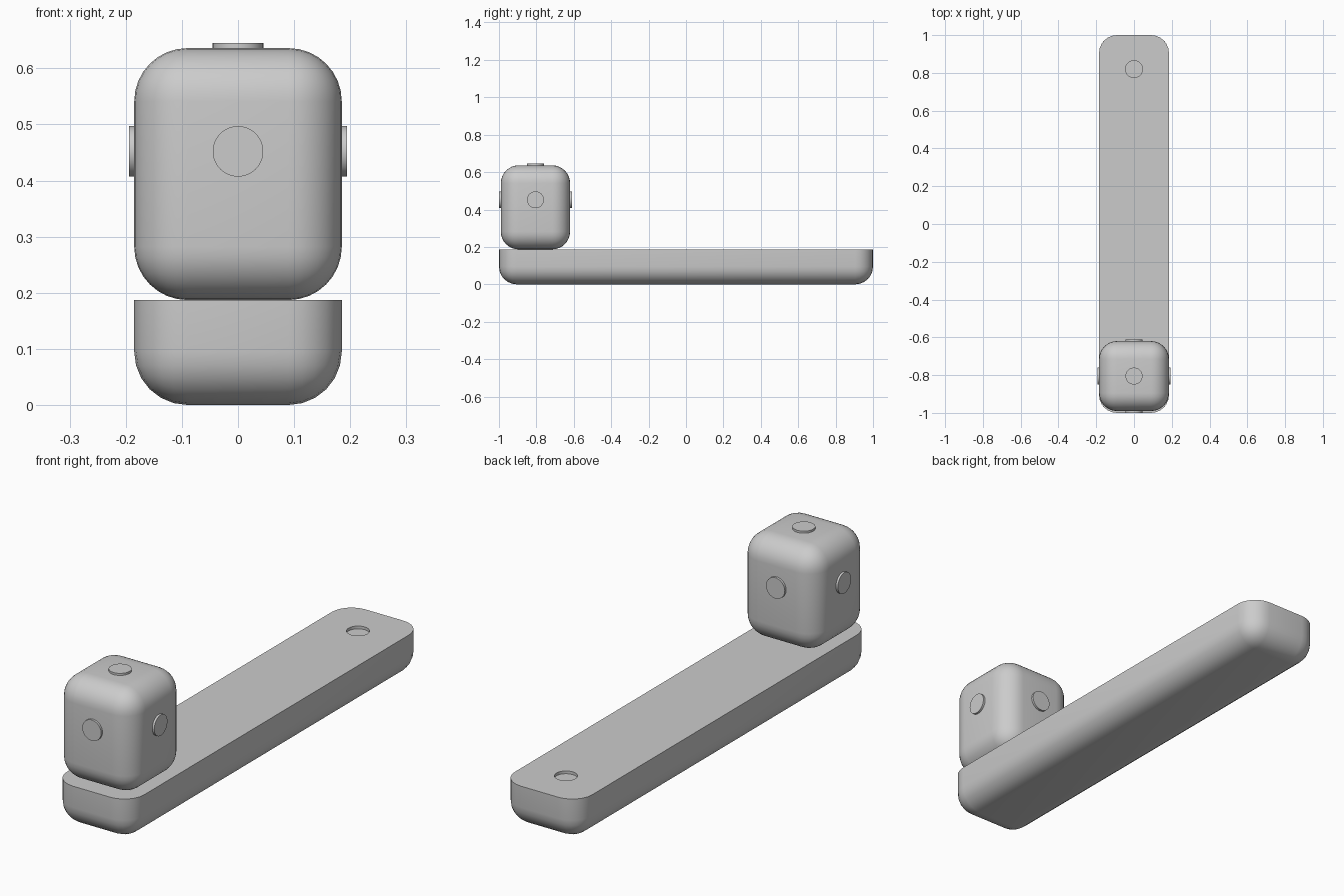
import bpy
import bmesh
from mathutils import Vector

default_cube = bpy.data.objects.get("Cube")
if default_cube:
    bpy.data.objects.remove(default_cube, do_unlink=True)

HALF = 0.185        # half width of the bar and the block
BAR_TOP = 0.187
BLOCK_Y = -0.805
BLOCK_MID = 0.4115
BLOCK_HALF_Z = 0.2245
STUD_Z = 0.452
STUD_R = 0.045

grey = bpy.data.materials.new("plain grey")
grey.use_nodes = True
grey.diffuse_color = (0.6, 0.6, 0.6, 1)
grey.node_tree.nodes["Principled BSDF"].inputs["Base Color"].default_value = grey.diffuse_color


def finish(name, bm):
    """Turn a bmesh into a named grey object."""
    mesh = bpy.data.meshes.new(name)
    bm.to_mesh(mesh)
    bm.free()
    mesh.materials.append(grey)
    obj = bpy.data.objects.new(name, mesh)
    bpy.context.collection.objects.link(obj)
    return obj


def activate(obj):
    bpy.ops.object.select_all(action="DESELECT")
    obj.select_set(True)
    bpy.context.view_layer.objects.active = obj


def smooth(obj):
    activate(obj)
    bpy.ops.object.shade_smooth_by_angle(angle=0.7)


def rounded_box(name, centre, size, radius, segments, flat_top=False):
    """Box with rounded edges; the top rim can be kept sharp."""
    bm = bmesh.new()
    bmesh.ops.create_cube(bm, size=1)
    bmesh.ops.scale(bm, vec=size, verts=bm.verts)
    bmesh.ops.translate(bm, vec=centre, verts=bm.verts)
    edges = [e for e in bm.edges
             if not (flat_top and all(v.co.z > centre[2] for v in e.verts))]
    bmesh.ops.bevel(bm, geom=edges, offset=radius, segments=segments,
                    profile=0.5, affect="EDGES", clamp_overlap=True)
    return finish(name, bm)


def disc(name, centre, direction, depth):
    """Short round cylinder pointing along a direction."""
    bm = bmesh.new()
    bmesh.ops.create_cone(bm, cap_ends=True, segments=48, radius1=STUD_R,
                          radius2=STUD_R, depth=depth)
    turn = Vector(direction).to_track_quat("Z", "Y").to_matrix()
    bmesh.ops.rotate(bm, matrix=turn, verts=bm.verts)
    bmesh.ops.translate(bm, vec=centre, verts=bm.verts)
    return finish(name, bm)


# Long bar with a flat top and rounded underside
bar = rounded_box("base_bar", (0, 0, BAR_TOP / 2), (2 * HALF, 2, BAR_TOP),
                  0.095, 6, flat_top=True)

# Shallow round socket near the back end
cutter = disc("socket_cutter", (0, 0.82, BAR_TOP), (0, 0, 1), 0.024)
cutter.hide_render = True
socket = bar.modifiers.new("socket", "BOOLEAN")
socket.operation = "DIFFERENCE"
socket.solver = "EXACT"
socket.object = cutter
activate(bar)
bpy.ops.object.modifier_apply(modifier=socket.name)
bpy.data.objects.remove(cutter, do_unlink=True)
smooth(bar)

# Rounded block standing on the front end
block = rounded_box("upright_block", (0, BLOCK_Y, BLOCK_MID),
                    (2 * HALF, 2 * HALF, 2 * BLOCK_HALF_Z), 0.095, 8)
smooth(block)

# Round studs on the four sides and the top of the block
sides = {"front": (0, -1, 0), "back": (0, 1, 0),
         "left": (1, 0, 0), "right": (-1, 0, 0)}
for side, way in sides.items():
    spot = Vector((0, BLOCK_Y, STUD_Z)) + Vector(way) * HALF
    smooth(disc(side + "_stud", spot, way, 0.019))
smooth(disc("top_stud", (0, BLOCK_Y, BLOCK_MID + BLOCK_HALF_Z), (0, 0, 1), 0.018))
